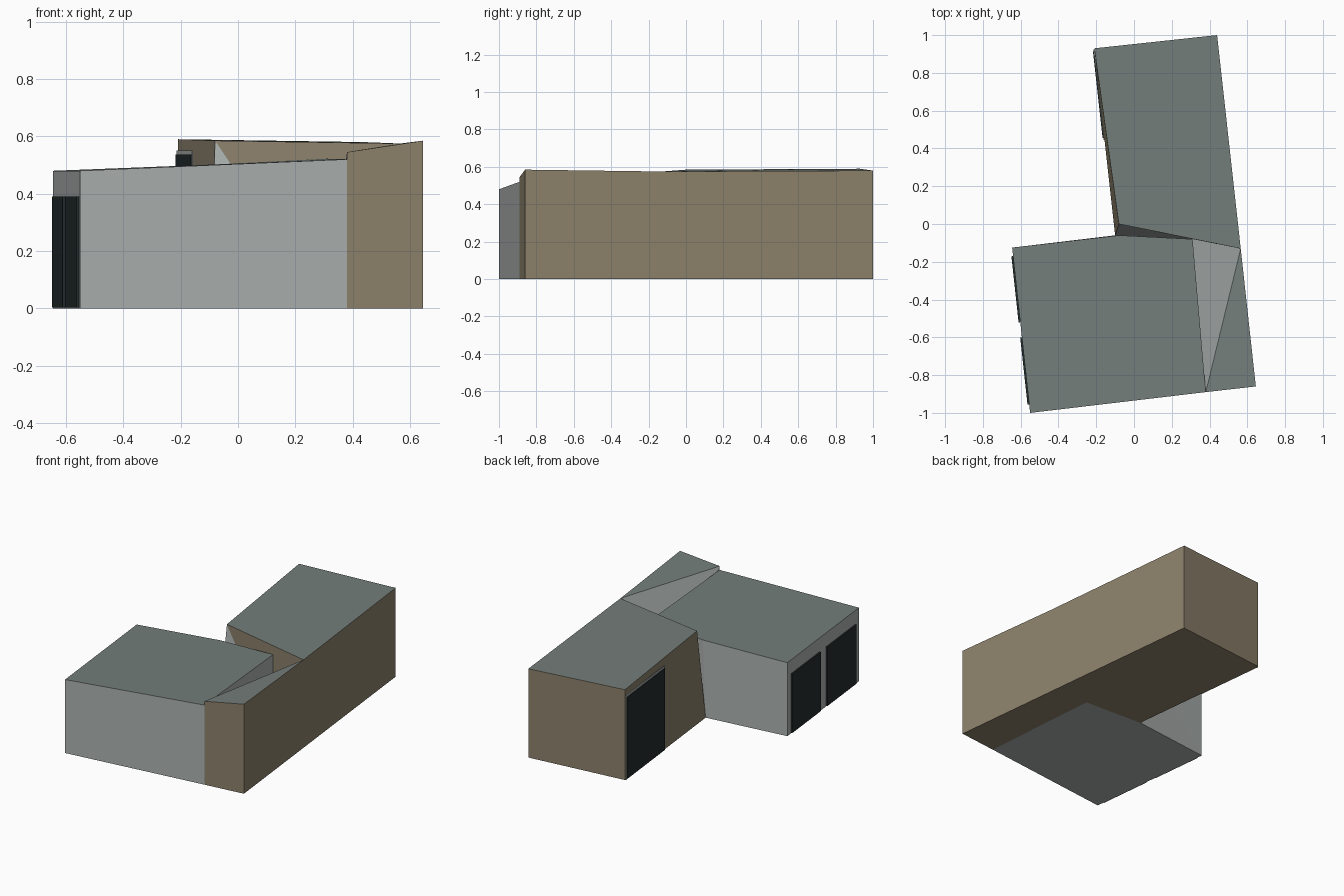
import bpy, bmesh
from mathutils import Vector

if "Cube" in bpy.data.objects:
    bpy.data.objects.remove(bpy.data.objects["Cube"])


def material(name, rgb):
    # convert 8-bit display values to linear
    m = bpy.data.materials.new(name)
    m.diffuse_color = [(c / 255) ** 2.2 for c in rgb] + [1]
    m.use_nodes = True
    m.node_tree.nodes["Principled BSDF"].inputs["Base Color"].default_value = m.diffuse_color
    return m


TAN = material("tan wall", (140, 129, 108))
GREY = material("light grey wall", (170, 176, 174))
ROOF = material("slate roof", (115, 125, 121))
DARK = material("dark door", (40, 48, 49))


def solid(name, points, faces, mats):
    """Closed flat-faced solid; faces is a list of (corner names, material slot)."""
    bm = bmesh.new()
    v = {k: bm.verts.new(p) for k, p in points.items()}
    for corners, slot in faces:
        bm.faces.new([v[c] for c in corners]).material_index = slot
    bmesh.ops.recalc_face_normals(bm, faces=bm.faces)
    me = bpy.data.meshes.new(name)
    bm.to_mesh(me)
    bm.free()
    for m in mats:
        me.materials.append(m)
    ob = bpy.data.objects.new(name, me)
    bpy.context.collection.objects.link(ob)
    return ob


# Long tan wing: lower-case corners on the ground, upper-case corners on the roof
solid("long_wing", {
    "a": (-0.21, 0.93, 0), "A": (-0.21, 0.93, 0.59),
    "b": (0.44, 1.0, 0), "B": (0.44, 1.0, 0.58),
    "c": (0.645, -0.86, 0), "C": (0.645, -0.86, 0.585),
    "d": (0.38, -0.89, 0), "D": (0.38, -0.89, 0.545),
    "e": (0.31, -0.08, 0), "f": (-0.10, -0.06, 0),
    "F": (-0.08, 0.0, 0.585), "M": (0.565, -0.13, 0.575),
}, [
    ("abcdef", 0),                    # floor
    ("abBA", 0), ("bcCMB", 0), ("cdDC", 0), ("faAF", 0),   # outer walls
    ("FMe", 0),                       # sloping valley wall
    ("feF", 1), ("dDe", 1), ("DMe", 1),                    # grey valley faces
    ("ABMF", 2), ("DCM", 2),          # roof
], [TAN, GREY, ROOF])

# Lower grey block with a gently sloping roof
solid("garage_block", {
    "a": (-0.55, -1.0, 0), "A": (-0.55, -1.0, 0.48),
    "b": (0.38, -0.89, 0), "B": (0.38, -0.89, 0.52),
    "c": (0.31, -0.08, 0), "C": (0.31, -0.08, 0.522),
    "d": (-0.10, -0.06, 0), "D": (-0.08, -0.06, 0.502),
    "e": (-0.645, -0.125, 0), "E": (-0.645, -0.125, 0.48),
}, [
    ("abcde", 0), ("abBA", 0), ("bcCB", 0), ("cdDC", 0),
    ("deD", 0), ("eED", 0), ("eaAE", 0),
    ("ABCDE", 1),
], [GREY, ROOF])


def plate(name, start, end, z0, z1, mat, thick):
    """Thin upright plate on the outside of a left-hand wall."""
    s, e = Vector((*start, 0)), Vector((*end, 0))
    along = (e - s).normalized()
    out = Vector((along.y, -along.x, 0))
    if out.x > 0:
        out = -out
    pts = {}
    for i, (p, z) in enumerate([(s, z0), (e, z0), (e, z1), (s, z1)]):
        up = Vector((0, 0, z))
        pts["abcd"[i]] = p + up
        pts["ABCD"[i]] = p + up + out * thick
    faces = ["abcd", "ABCD", "abBA", "bcCB", "cdDC", "daAD"]
    return solid(name, pts, [(f, 0) for f in faces], [mat])


def on_wall(p, q, y):
    # point on the wall line p-q at the given y
    t = (y - p[1]) / (q[1] - p[1])
    return (p[0] + t * (q[0] - p[0]), y)


# Two doors on the grey block, one tall door with a pale frame on the wing
block_wall = ((-0.645, -0.125), (-0.55, -1.0))
wing_wall = ((-0.21, 0.93), (-0.10, -0.06))
for name, wall, y0, y1, top in [
    ("left_door", block_wall, -0.17, -0.52, 0.39),
    ("right_door", block_wall, -0.60, -0.955, 0.39),
    ("wing_door", wing_wall, 0.915, 0.455, 0.537),
]:
    plate(name, on_wall(*wall, y0), on_wall(*wall, y1), 0.004, top, DARK, 0.009)
plate("wing_door_frame", on_wall(*wing_wall, 0.925), on_wall(*wing_wall, 0.445),
      0, 0.55, GREY, 0.005)
